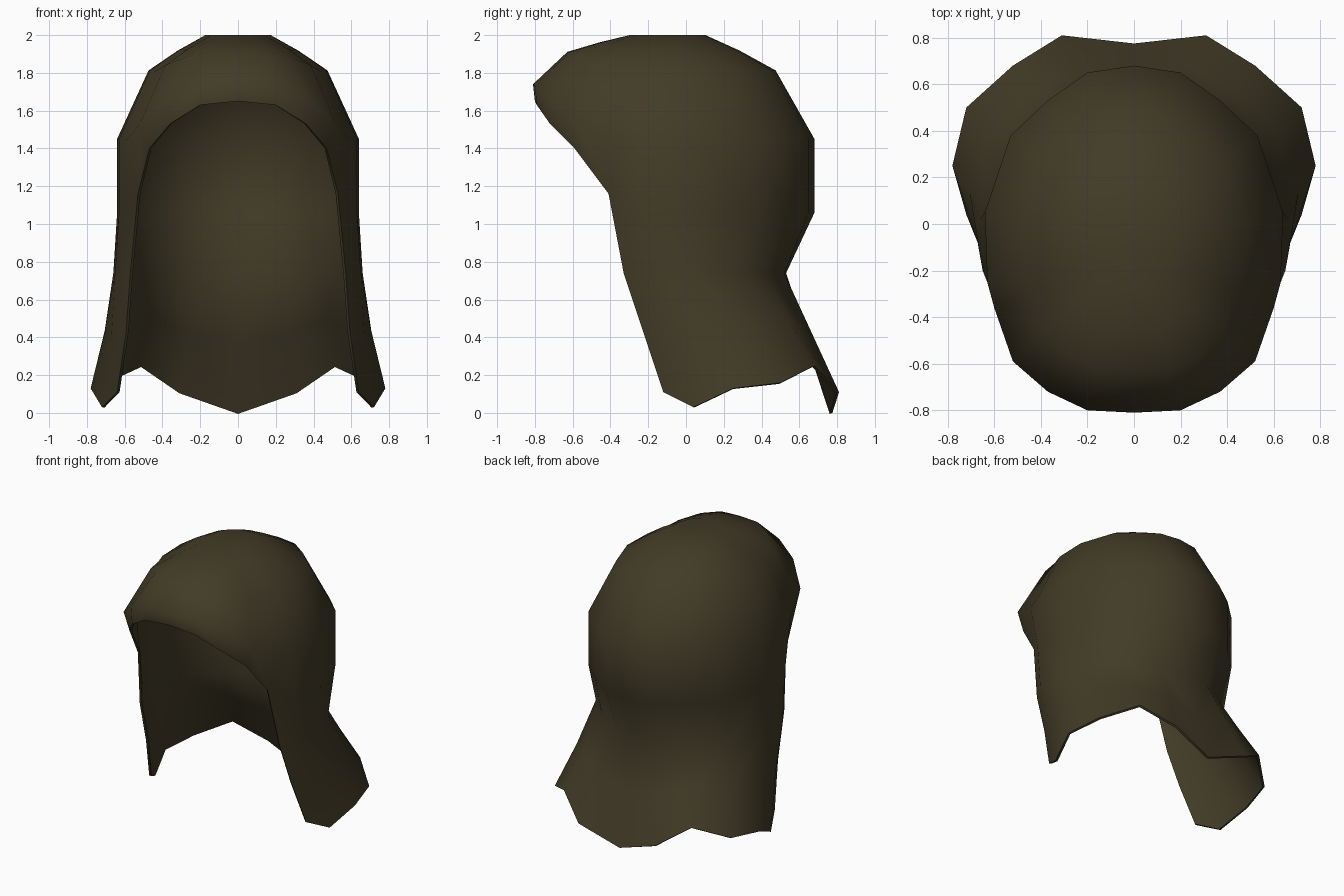
import bpy
import bmesh
import math
from mathutils import Vector

default_cube = bpy.data.objects.get("Cube")
if default_cube:
    bpy.data.objects.remove(default_cube, do_unlink=True)

# One cloth colour for the whole garment
cloth = bpy.data.materials.new("dark olive brown cloth")
cloth.use_nodes = True
colour = (0.054, 0.043, 0.02, 1)
cloth.diffuse_color = colour
cloth.node_tree.nodes["Principled BSDF"].inputs["Base Color"].default_value = colour
cloth.node_tree.nodes["Principled BSDF"].inputs["Roughness"].default_value = 0.9


def points(*coords):
    return [Vector(c) for c in coords]


def at_height(outline, z):
    return [Vector((x, y, z)) for x, y in outline]


# Left half paths, each running from the front to the middle of the back
face_rim = points((0, -.8, 1.65), (.2, -.79, 1.63), (.36, -.72, 1.53),
                  (.47, -.59, 1.4), (.53, -.41, 1.16))
brow = points((0, -.81, 1.74), (.2, -.8, 1.73), (.37, -.72, 1.66),
              (.52, -.59, 1.53), (.6, -.36, 1.43))
head_outline = [(.63, -.25), (.64, .05), (.53, .38), (.37, .53), (.2, .65), (0, .68)]
neck_outline = [(.57, -.33), (.65, -.2), (.66, .02), (.56, .25), (.4, .41), (.2, .52), (0, .53)]
hem = points((.64, -.12, .11), (.72, .04, .03), (.78, .25, .13), (.72, .5, .16),
             (.52, .68, .25), (.31, .81, .11), (0, .775, 0))

# Head rows: the lower one ends in the face rim, the upper one in the brow
temple_row = brow + at_height(head_outline, 1.45)
cheek_row = face_rim + at_height(head_outline, 1.06)
neck_row = at_height(neck_outline, .74)

# Crown rows shrink the temple row towards the top of the head
crown = Vector((0, -.11, 2))


def crown_row(scale, rise):
    row = []
    for p in temple_row:
        q = crown.lerp(p, scale)
        q.z = p.z + (crown.z - p.z) * rise
        row.append(q)
    return row


# Drape row eases the cape outwards between neck and hem
drape_row = []
for upper, lower in zip(neck_row, hem):
    p = upper.lerp(lower, .5)
    p.x *= .98
    drape_row.append(p)

bm = bmesh.new()


def add_row(row):
    return [bm.verts.new(p) for p in row]


def bridge(upper, lower):
    for i in range(len(upper) - 1):
        bm.faces.new((upper[i], lower[i], lower[i + 1], upper[i + 1]))


# Dome of the hood
apex = bm.verts.new(crown - Vector((0, 0, .01)))
dome = [add_row(crown_row(s, r)) for s, r in ((.27, 1), (.5, .85), (.74, .66))]
dome += [add_row(temple_row), add_row(cheek_row)]
for a, b in zip(dome[0], dome[0][1:]):
    bm.faces.new((apex, a, b))
for upper, lower in zip(dome, dome[1:]):
    bridge(upper, lower)

# Neck cape hanging below the cheeks and back of the head
cape = [dome[-1][len(face_rim) - 1:]]
cape += [add_row(row) for row in (neck_row, drape_row, hem)]
for upper, lower in zip(cape, cape[1:]):
    bridge(upper, lower)

mesh = bpy.data.meshes.new("hood")
bm.normal_update()
bm.to_mesh(mesh)
bm.free()
mesh.materials.append(cloth)
hood = bpy.data.objects.new("hood", mesh)
bpy.context.collection.objects.link(hood)
bpy.ops.object.select_all(action="DESELECT")
hood.select_set(True)
bpy.context.view_layer.objects.active = hood

# Mirror the half and give the cloth a thin inner side
mirror = hood.modifiers.new("mirror", "MIRROR")
mirror.use_clip = True
thickness = hood.modifiers.new("thickness", "SOLIDIFY")
thickness.thickness = .015
thickness.offset = -1
for name in ("mirror", "thickness"):
    bpy.ops.object.modifier_apply(modifier=name)
bpy.ops.object.shade_smooth_by_angle(angle=math.radians(65))
